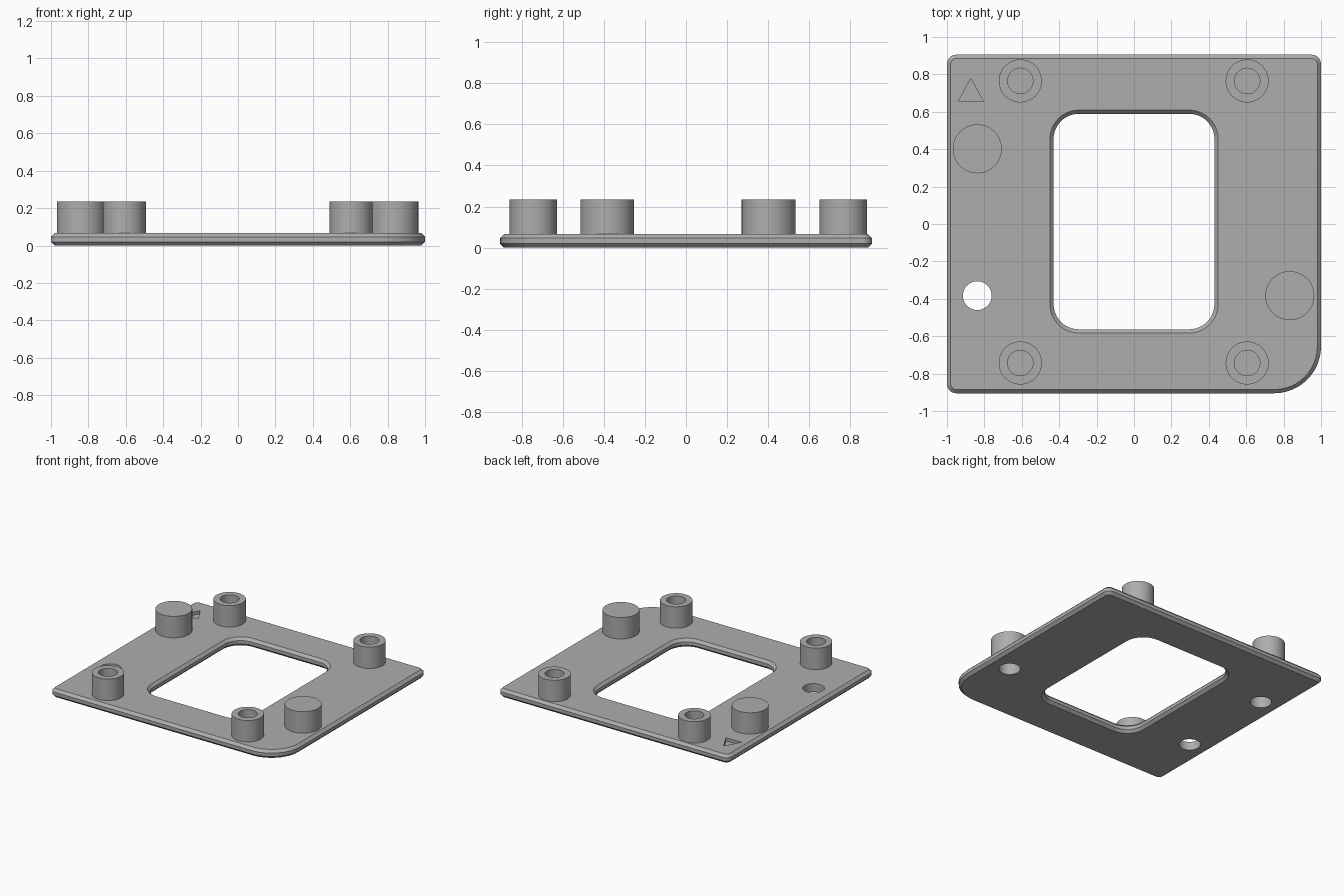
import bpy, bmesh, math

if "Cube" in bpy.data.objects:
    bpy.data.objects.remove(bpy.data.objects["Cube"])

THICK, TOP, CHAMFER = 0.066, 0.234, 0.02
HOLE_R = 0.077

grey = bpy.data.materials.new("plain grey")
grey.use_nodes = True
colour = (0.42, 0.42, 0.42, 1)
grey.diffuse_color = colour
grey.node_tree.nodes["Principled BSDF"].inputs["Base Color"].default_value = colour


def finish(name, bm, smooth=True):
    bmesh.ops.recalc_face_normals(bm, faces=bm.faces)
    mesh = bpy.data.meshes.new(name)
    bm.to_mesh(mesh)
    bm.free()
    mesh.materials.append(grey)
    ob = bpy.data.objects.new(name, mesh)
    bpy.context.collection.objects.link(ob)
    if smooth:
        shade(ob)
    return ob


def shade(ob):
    bpy.ops.object.select_all(action='DESELECT')
    ob.select_set(True)
    bpy.context.view_layer.objects.active = ob
    bpy.ops.object.shade_smooth_by_angle(angle=math.radians(30))


def rounded(hx, hy, radii, cy=0, inset=0, steps=12):
    """Rounded rectangle; radii run back left, back right, front right, front left of +x."""
    pts = []
    for k, (sx, sy) in enumerate([(1, 1), (-1, 1), (-1, -1), (1, -1)]):
        r = radii[k]
        for i in range(steps + 1):
            a = math.pi / 2 * (k + i / steps)
            pts.append((sx * (hx - r) + (r - inset) * math.cos(a),
                        cy + sy * (hy - r) + (r - inset) * math.sin(a)))
    return pts


def loft(name, rings, closed):
    """Skin a list of (outline, z) rings; cap the ends unless closed on itself."""
    bm = bmesh.new()
    loops = [[bm.verts.new((x, y, z)) for x, y in pts] for pts, z in rings]
    n = len(loops[0])
    for j in range(len(loops) if closed else len(loops) - 1):
        a, b = loops[j], loops[(j + 1) % len(loops)]
        for i in range(n):
            bm.faces.new((a[i], a[(i + 1) % n], b[(i + 1) % n], b[i]))
    if not closed:
        bm.faces.new(loops[0])
        bm.faces.new(loops[-1])
    return finish(name, bm, smooth=False)


def circle(x, y, r, n=48):
    return [(x + r * math.cos(math.tau * i / n), y + r * math.sin(math.tau * i / n))
            for i in range(n)]


def post(name, x, y, profile):
    """Open-bottomed stack of circles; the last one is capped."""
    bm = bmesh.new()
    loops = [[bm.verts.new((*p, z)) for p in circle(x, y, r)] for r, z in profile]
    for a, b in zip(loops, loops[1:]):
        for i in range(len(a)):
            j = (i + 1) % len(a)
            bm.faces.new((a[i], a[j], b[j], b[i]))
    bm.faces.new(loops[-1])
    return finish(name, bm)


# Plate with chamfered rim and chamfered window
def rim(inset):
    return rounded(1, 0.905, (0.05, 0.05, 0.05, 0.25), inset=inset)


def window(inset):
    return rounded(0.43, 0.576, (0.135,) * 4, cy=0.013, inset=inset)


low, high = CHAMFER, THICK - CHAMFER
plate = loft("base_plate", [
    (rim(CHAMFER), 0), (rim(0), low), (rim(0), high), (rim(CHAMFER), THICK),
    (window(-CHAMFER), THICK), (window(0), high), (window(0), low),
    (window(-CHAMFER), 0)], closed=True)

# Round holes and the engraved triangle
big_posts = [("left", 0.833, -0.383), ("right", -0.838, 0.402)]
holes = [(x, y) for _, x, y in big_posts] + [(-0.838, -0.383)]
cutters = [loft("hole_cutter", [(circle(x, y, HOLE_R), -0.1), (circle(x, y, HOLE_R), 0.2)], False)
           for x, y in holes]
triangle = [(-0.94, 0.655), (-0.805, 0.655), (-0.872, 0.777)]
cutters.append(loft("triangle_cutter", [(triangle, THICK - 0.025), (triangle, 0.2)], False))
bpy.context.view_layer.objects.active = plate
for cutter in cutters:
    cutter.hide_render = True
    mod = plate.modifiers.new("cut", 'BOOLEAN')
    mod.operation = 'DIFFERENCE'
    mod.solver = 'EXACT'
    mod.object = cutter
    bpy.ops.object.modifier_apply(modifier=mod.name)
    bpy.data.objects.remove(cutter)
shade(plate)

# Socketed corner posts
for side, x in (("left", 0.605), ("right", -0.608)):
    for end, y in (("front", -0.743), ("back", 0.765)):
        post(f"{end}_{side}_socket_post", x, y,
             [(0.115, THICK), (0.115, TOP), (0.068, TOP), (0.068, THICK + 0.004)])

# Larger closed posts, hollow from below
for side, x, y in big_posts:
    post(f"{side}_locating_post", x, y, [(0.131, THICK), (0.131, TOP)])
    post(f"{side}_locating_post_bore", x, y, [(HOLE_R, THICK), (HOLE_R, TOP - 0.04)])
